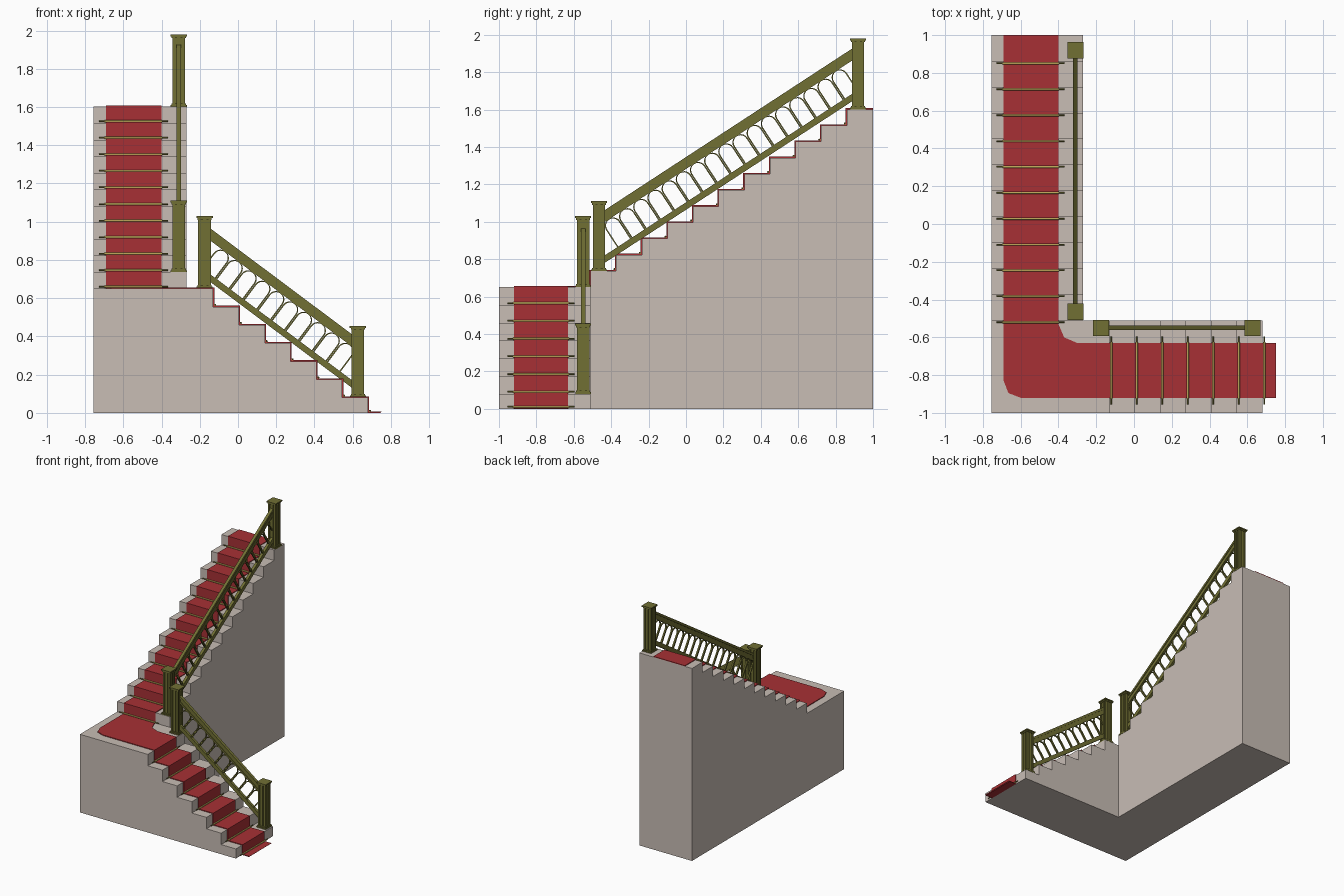
import bpy, bmesh, math
from mathutils import Vector as V

if "Cube" in bpy.data.objects:
    bpy.data.objects.remove(bpy.data.objects["Cube"])


def mat(name, rgb):
    m = bpy.data.materials.new(name)
    m.diffuse_color = (*rgb, 1)
    m.use_nodes = True
    m.node_tree.nodes["Principled BSDF"].inputs["Base Color"].default_value = m.diffuse_color
    return m


STONE = mat("warm stone", (0.58, 0.51, 0.46))
RED = mat("red carpet", (0.39, 0.03, 0.035))
BRASS = mat("aged brass", (0.165, 0.16, 0.034))
GOLD = mat("gold", (0.5, 0.38, 0.10))


def finish(bm, name, m):
    bmesh.ops.recalc_face_normals(bm, faces=bm.faces)
    me = bpy.data.meshes.new(name)
    bm.to_mesh(me)
    bm.free()
    me.materials.append(m)
    ob = bpy.data.objects.new(name, me)
    bpy.context.collection.objects.link(ob)
    return ob


def add_prism(bm, pts, vec):
    """Extrude a planar outline along vec."""
    f = bm.faces.new([bm.verts.new(p) for p in pts])
    r = bmesh.ops.extrude_face_region(bm, geom=[f])
    bmesh.ops.translate(bm, vec=vec, verts=[g for g in r["geom"] if isinstance(g, bmesh.types.BMVert)])


def prism(name, pts, vec, m):
    bm = bmesh.new()
    add_prism(bm, pts, V(vec))
    return finish(bm, name, m)


# ---- step outlines -------------------------------------------------------
LAND, T = 0.65, 0.006
RUN1, RISE1 = 0.135, 0.095
RUN2, RISE2 = 0.137, 0.0865

low = [(-0.13, LAND)]                       # (x, z) going down
for i in range(6):
    x, z = -0.13 + i * RUN1, LAND - (i + 1) * RISE1
    low += [(x, z), (x + RUN1, z)]
low += [(0.68, 0)]
up = [(-0.51, LAND)]                        # (y, z) going up
for i in range(11):
    y, z = -0.51 + i * RUN2, LAND + (i + 1) * RISE2
    up += [(y, z), (y + RUN2 if i < 10 else 1.0, z)]

# ---- stone flights -------------------------------------------------------
prism("lower_flight", [(x, -1, z) for x, z in [(-0.755, 0), (-0.755, LAND)] + low], (0, 0.49, 0), STONE)
prism("upper_flight", [(-0.755, y, z) for y, z in [(-0.51, 0)] + up + [(1, 0)]], (0.485, 0, 0), STONE)

# ---- carpet runner -------------------------------------------------------
path = low + [(0.745, 0)]
loop = [(x + T, z + T) for x, z in path] + path[::-1]
prism("lower_carpet", [(x, -0.92, z) for x, z in loop], (0, 0.29, 0), RED)
loop = [(min(y - T, 1) if y < 1 else 1, z + T) for y, z in up] + up[::-1]
prism("upper_carpet", [(-0.69, y, z) for y, z in loop], (0.29, 0, 0), RED)
plan = [(-0.69, -0.51), (-0.69, -0.83), (-0.665, -0.895), (-0.60, -0.92), (-0.124, -0.92),
        (-0.124, -0.63), (-0.30, -0.63), (-0.37, -0.60), (-0.40, -0.53), (-0.40, -0.51)]
prism("landing_carpet", [(x, y, LAND) for x, y in plan], (0, 0, T), RED)


# ---- carpet rods at the foot of each riser -------------------------------
def rod(name, c, axis, length, r, m):
    bpy.ops.mesh.primitive_cylinder_add(vertices=8, radius=r, depth=length, location=c)
    ob = bpy.context.object
    ob.rotation_euler = (0, math.pi / 2, 0) if axis == "x" else (math.pi / 2, 0, 0)
    ob.name = name
    ob.data.materials.append(m)
    bpy.ops.object.shade_smooth_by_angle(angle=math.radians(50))


for i in range(7):
    c = (-0.13 + i * RUN1 + 0.01, -0.775, max(LAND - (i + 1) * RISE1, 0) + 0.01)
    rod("lower_rod", c, "y", 0.30, 0.006, GOLD)
    rod("lower_rod_ends", c, "y", 0.36, 0.004, BRASS)
for i in range(11):
    c = (-0.547, -0.51 + i * RUN2 - 0.01, LAND + i * RISE2 + 0.01)
    rod("upper_rod", c, "x", 0.30, 0.006, GOLD)
    rod("upper_rod_ends", c, "x", 0.36, 0.004, BRASS)


# ---- fluted newel posts --------------------------------------------------
def square(x, y, z, h):
    return [(x - h, y - h, z), (x + h, y - h, z), (x + h, y + h, z), (x - h, y + h, z)]


def post(x, y, z0, z1):
    h, d = 0.033, 0.007
    side = [(-h, 0), (-0.020, 0), (-0.020, d), (-0.009, d), (-0.009, 0),
            (0.009, 0), (0.009, d), (0.020, d), (0.020, 0)]
    outline = []
    for k in range(4):
        c, s = math.cos(k * math.pi / 2), math.sin(k * math.pi / 2)
        outline += [(x + c * a - s * (b - h), y + s * a + c * (b - h), z0) for a, b in side]
    bm = bmesh.new()
    add_prism(bm, outline, V((0, 0, z1 - z0 - 0.01)))
    for z, hw, t in ((z0, 0.042, 0.010), (z0 + 0.01, 0.037, 0.008),
                     (z1 - 0.020, 0.037, 0.010), (z1 - 0.010, 0.043, 0.010)):
        add_prism(bm, square(x, y, z, hw), V((0, 0, t)))
    finish(bm, "newel_post", BRASS)


post(0.627, -0.55, 0.08, 0.455)
post(-0.175, -0.55, LAND, 1.03)
post(-0.31, -0.465, 0.736, 1.11)
post(-0.31, 0.92, 1.60, 1.98)


# ---- sloping railings with arched balusters ------------------------------
def railing(name, p0, p1, rise):
    """p0, p1: lower rail centreline; rise: height of the handrail top above it."""
    p0, p1 = V(p0), V(p1)
    u = (p1 - p0).normalized()
    w = u.cross(V((0, 0, 1))).normalized()
    v = w.cross(u)
    up_z = V((0, 0, 1))

    bm = bmesh.new()                         # layered handrail and bottom rail
    for a, b, wid in ((-0.02, 0.02, 0.022), (rise - 0.064, rise - 0.046, 0.020),
                      (rise - 0.046, rise - 0.022, 0.012), (rise - 0.022, rise, 0.024)):
        o = -w * wid / 2
        add_prism(bm, [p0 + up_z * a + o, p1 + up_z * a + o, p1 + up_z * b + o, p0 + up_z * b + o], w * wid)
    finish(bm, name + "_rails", BRASS)

    bm = bmesh.new()                         # row of arches square to the slope
    height = (rise - 0.06) * v.z
    step, r, ri, thick = 0.0905, 0.0445, 0.0375, 0.012
    flat = V((u.x, u.y, 0)).normalized()
    span = (p1 - p0).dot(flat)
    n = int((p1 - p0).length / step) + 3
    arc = [math.pi * k / 10 for k in range(11)]
    spring = height - r
    shape = ([(r, 0)] + [(r * math.cos(a), spring + r * math.sin(a)) for a in arc] + [(-r, 0), (-ri, 0)]
             + [(ri * math.cos(a), spring + (r - 0.005) * math.sin(a)) for a in reversed(arc)] + [(ri, 0)])
    for i in range(n):
        cu = (i - 0.5) * step
        pts = [p0 + u * (cu + a) + v * b - w * thick / 2 for a, b in shape]
        d = [(p - p0).dot(flat) for p in pts]
        if min(d) > -0.06 and max(d) < span + 0.06:
            add_prism(bm, pts, w * thick)
    finish(bm, name + "_balusters", BRASS)


railing("lower_railing", (0.60, -0.55, 0.148), (-0.145, -0.55, 0.705), 0.26)
railing("upper_railing", (-0.31, -0.435, 0.80), (-0.31, 0.89, 1.665), 0.262)
